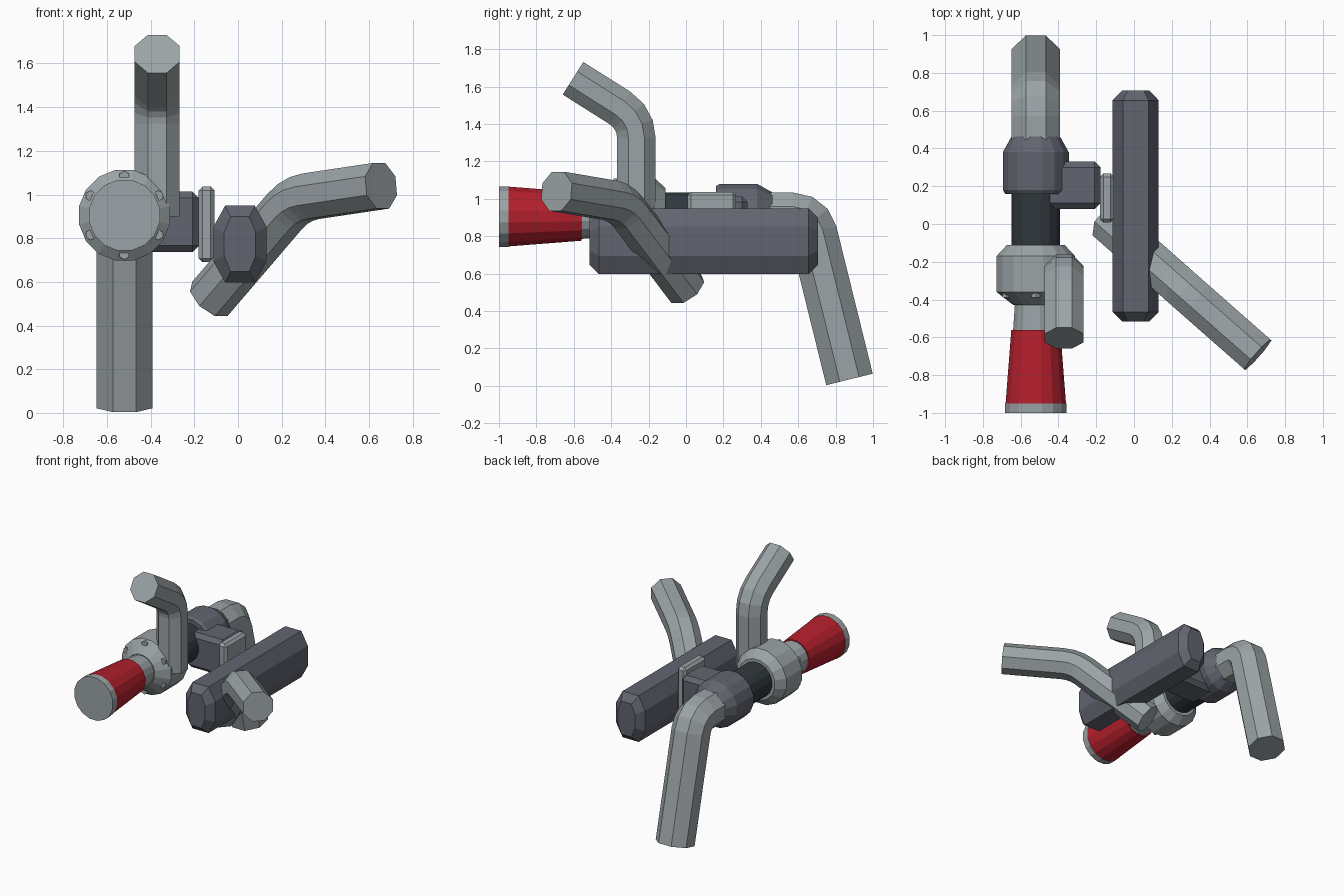
import bpy, bmesh, math
from mathutils import Vector

if "Cube" in bpy.data.objects:
    bpy.data.objects.remove(bpy.data.objects["Cube"])


def material(name, rgb):
    m = bpy.data.materials.new(name)
    m.diffuse_color = (*rgb, 1)
    m.use_nodes = True
    m.node_tree.nodes["Principled BSDF"].inputs["Base Color"].default_value = m.diffuse_color
    return m


STEEL = material("steel grey", (0.33, 0.37, 0.385))
IRON = material("iron grey", (0.122, 0.13, 0.16))
CORE = material("dark slate", (0.03, 0.04, 0.048))
RED = material("red", (0.46, 0.014, 0.026))

AX, AZ = -0.52, 0.905      # turbine axis, parallel to y


def loft(name, rings, mat):
    """Skin closed rings of points and cap both ends."""
    bm = bmesh.new()
    loops = [[bm.verts.new(p) for p in ring] for ring in rings]
    n = len(loops[0])
    for a, b in zip(loops, loops[1:]):
        for i in range(n):
            j = (i + 1) % n
            bm.faces.new((a[i], a[j], b[j], b[i]))
    bm.faces.new(loops[0])
    bm.faces.new(loops[-1])
    bmesh.ops.recalc_face_normals(bm, faces=bm.faces)
    me = bpy.data.meshes.new(name)
    bm.to_mesh(me)
    bm.free()
    me.materials.append(mat)
    ob = bpy.data.objects.new(name, me)
    bpy.context.collection.objects.link(ob)
    return ob


def turned(name, profile, mat, n=16, cx=AX, cz=AZ):
    """Lathe a (y, radius) profile about a y-parallel axis."""
    rings = []
    for y, r in profile:
        angs = [2 * math.pi * (i + 0.5) / n for i in range(n)]
        rings.append([(cx + r * math.cos(a), y, cz + r * math.sin(a)) for a in angs])
    return loft(name, rings, mat)


def pipe(name, start, corner, end, side, apothem, tangent, mat, steps=3):
    """Octagonal pipe with one rounded bend; side is normal to the bend plane."""
    s, c, e, side = (Vector(v) for v in (start, corner, end, side))
    side.normalize()
    d0, d1 = (c - s).normalized(), (e - c).normalized()
    inward = (d1 - d0 * d0.dot(d1)).normalized()
    angle = d0.angle(d1)
    radius = tangent / math.tan(angle / 2)
    path = [(s, d0)]
    for k in range(steps + 1):
        t = angle * k / steps
        p = c - d0 * tangent + d0 * radius * math.sin(t) + inward * radius * (1 - math.cos(t))
        path.append((p, d0 * math.cos(t) + inward * math.sin(t)))
    path.append((e, d1))
    r = apothem / math.cos(math.pi / 8)
    rings = []
    for p, d in path:
        up = d.cross(side)
        angs = [math.pi / 4 * (i + 0.5) for i in range(8)]
        rings.append([p + side * r * math.cos(a) + up * r * math.sin(a) for a in angs])
    return loft(name, rings, mat)


def bevel_box(name, lo, hi, bevel, mat):
    bm = bmesh.new()
    bmesh.ops.create_cube(bm, size=1)
    for v in bm.verts:
        v.co = [l + (h - l) * (t + 0.5) for l, h, t in zip(lo, hi, v.co)]
    bmesh.ops.bevel(bm, geom=bm.edges[:], offset=bevel, segments=1, affect='EDGES')
    me = bpy.data.meshes.new(name)
    bm.to_mesh(me)
    bm.free()
    me.materials.append(mat)
    ob = bpy.data.objects.new(name, me)
    bpy.context.collection.objects.link(ob)


# turbine line, front to back
turned("intake_rim", [(-1.0, 0.165), (-0.95, 0.165)], STEEL)
turned("red_hose", [(-0.95, 0.163), (-0.56, 0.132)], RED)
turned("intake_neck", [(-0.56, 0.122), (-0.41, 0.112)], STEEL)
turned("compressor_housing", [(-0.43, 0.12), (-0.36, 0.212), (-0.17, 0.212), (-0.11, 0.155)], STEEL)
turned("centre_core", [(-0.12, 0.132), (0.19, 0.132)], CORE)
turned("turbine_housing", [(0.16, 0.165), (0.18, 0.178), (0.38, 0.178), (0.465, 0.13)], IRON)

# ring of housing bolts, half sunk into the front chamfer
for k in range(6):
    a = math.radians(90 + 60 * k)
    turned("housing_bolt", [(-0.388, 0.025), (-0.34, 0.025)], STEEL, 6,
           AX + 0.178 * math.cos(a), AZ + 0.178 * math.sin(a))

# bent pipes
pipe("exhaust_downpipe", (AX, 0.42, AZ), (AX, 0.659, AZ), (AX, 0.874, 0.034),
     (1, 0, 0), 0.128, 0.085, STEEL)
pipe("compressor_outlet", (-0.37, -0.265, 0.9), (-0.37, -0.265, 1.43), (-0.37, -0.604, 1.644),
     (1, 0, 0), 0.103, 0.105, STEEL)
pipe("crossing_pipe", (-0.129, 0.0, 0.522), (0.265, -0.349, 0.982), (0.655, -0.692, 1.04),
     (0.66, 0.75, 0), 0.105, 0.09, STEEL)

# manifold side port and flange
bevel_box("side_port", (-0.5, 0.08, 0.737), (-0.178, 0.33, 1.013), 0.03, IRON)
bevel_box("port_flange", (-0.18, 0.008, 0.69), (-0.107, 0.268, 1.037), 0.018, STEEL)

# long manifold block: stretched octagon with tapered ends
rings = []
for y, s in ((-0.516, 0.05), (-0.465, 0), (0.655, 0), (0.706, 0.05)):
    w, h, cw, ch = 0.122 - s, 0.176 - s, 0.068 - s * 0.5, 0.078 - s * 0.5
    pts = [(cw, h), (w, ch), (w, -ch), (cw, -h), (-cw, -h), (-w, -ch), (-w, ch), (-cw, h)]
    rings.append([(0.009 + x, y, 0.773 + z) for x, z in pts])
loft("manifold_block", rings, IRON)
